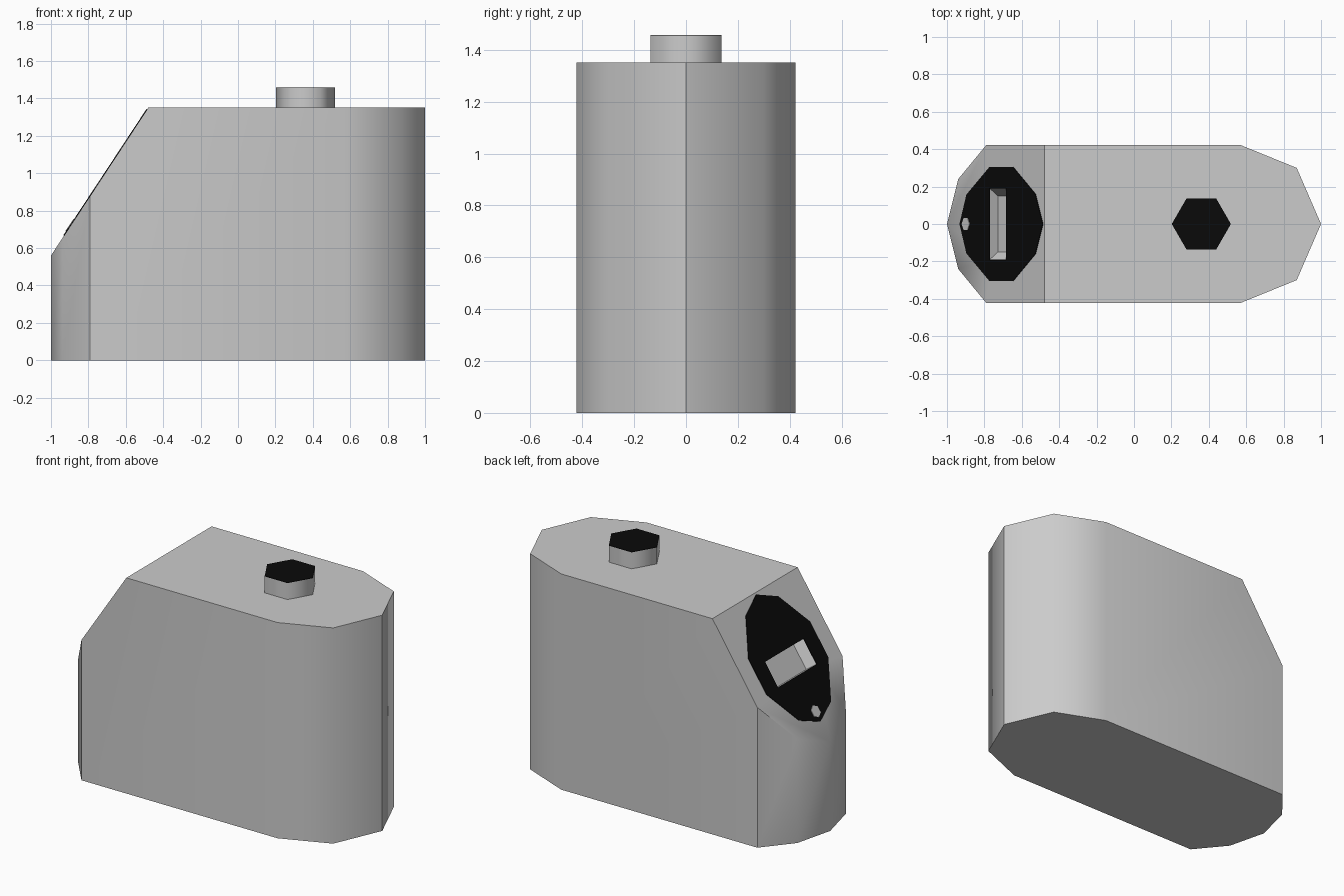
import bpy, bmesh, math
from mathutils import Matrix, Vector

if "Cube" in bpy.data.objects:
    bpy.data.objects.remove(bpy.data.objects["Cube"])

black = bpy.data.materials.new("black")
black.diffuse_color = (0.003, 0.003, 0.003, 1)
black.use_nodes = True
black.node_tree.nodes["Principled BSDF"].inputs["Base Color"].default_value = black.diffuse_color


def mirror_y(half):
    """Close a half outline (y >= 0, both ends on y = 0) into a full one."""
    return half + [(x, -y) for x, y in reversed(half) if y > 0]


def ngon(cx, cy, rx, ry, n):
    return [(cx + rx * math.cos(2 * math.pi * i / n),
             cy + ry * math.sin(2 * math.pi * i / n)) for i in range(n)]


def loft(bm, low, z0, high, z1):
    """Closed solid between two outlines with equal point counts."""
    a = [bm.verts.new((x, y, z0)) for x, y in low]
    b = [bm.verts.new((x, y, z1)) for x, y in high]
    bm.faces.new(a)
    bm.faces.new(b)
    for i in range(len(a)):
        j = (i + 1) % len(a)
        bm.faces.new((a[i], a[j], b[j], b[i]))
    bmesh.ops.recalc_face_normals(bm, faces=bm.faces[:])


def finish(name, bm, mat=None, matrix=None, angle=None):
    me = bpy.data.meshes.new(name)
    if matrix:
        bm.transform(matrix)
    bm.to_mesh(me)
    bm.free()
    ob = bpy.data.objects.new(name, me)
    bpy.context.collection.objects.link(ob)
    if mat:
        me.materials.append(mat)
    if angle:
        bpy.ops.object.select_all(action='DESELECT')
        ob.select_set(True)
        bpy.context.view_layer.objects.active = ob
        bpy.ops.object.shade_smooth_by_angle(angle=math.radians(angle))
    return ob


def part(name, low, z0, z1, high=None, **kw):
    bm = bmesh.new()
    loft(bm, low, z0, high or low, z1)
    return finish(name, bm, **kw)


# Frame of the sloping face: u up the slope, v across, n outward
u = Vector((0.52, 0, 0.79)).normalized()
v = Vector((0, 1, 0))
n = u.cross(v)
origin = Vector((-0.74, 0, 0.955))
slope = Matrix((u, v, n)).transposed().to_4x4()
slope.translation = origin


def to_slope(pts):
    """Top-view outline to slope coordinates."""
    return [((x - origin.x) / u.x, y) for x, y in pts]


# Body: rounded outline extruded up, then cut by the slope
outline = mirror_y([(1, 0), (0.87, 0.3), (0.57, 0.422), (-0.79, 0.422),
                    (-0.94, 0.24), (-1, 0)])
bm = bmesh.new()
loft(bm, outline, 0, outline, 1.352)
bmesh.ops.bisect_plane(bm, geom=bm.verts[:] + bm.edges[:] + bm.faces[:],
                       plane_co=origin, plane_no=n, clear_outer=True)
bmesh.ops.holes_fill(bm, edges=[e for e in bm.edges if e.is_boundary], sides=0)
bmesh.ops.recalc_face_normals(bm, faces=bm.faces[:])
body = finish("body", bm, angle=45)

# Black panel on the slope
panel_half = [(-0.485, 0), (-0.525, 0.16), (-0.645, 0.305), (-0.77, 0.305),
              (-0.893, 0.157), (-0.93, 0)]
panel = part("slope_panel", to_slope(mirror_y(panel_half)), -0.002, 0.004,
             mat=black, matrix=slope)

# Recessed window with tapered ends
def rect(hy):
    return to_slope([(-0.77, -hy), (-0.68, -hy), (-0.68, hy), (-0.77, hy)])

cutter = part("window_cutter", rect(0.15), -0.05, 0.01, high=rect(0.197),
              matrix=slope)
cutter.hide_render = True
cutter.hide_set(True)
for ob in (body, panel):
    mod = ob.modifiers.new("window", 'BOOLEAN')
    mod.operation = 'DIFFERENCE'
    mod.solver = 'EXACT'
    mod.object = cutter

# The recess stays grey inside the black panel; small button below it
part("small_button", to_slope(ngon(-0.895, 0, 0.021, 0.038, 6)), 0, 0.007,
     matrix=slope)

# Hexagonal top knob with a black cap face
knob = ngon(0.36, 0, 0.158, 0.158, 6)
part("top_knob", knob, 1.34, 1.455, angle=65)
part("knob_cap", knob, 1.455, 1.458, mat=black)
